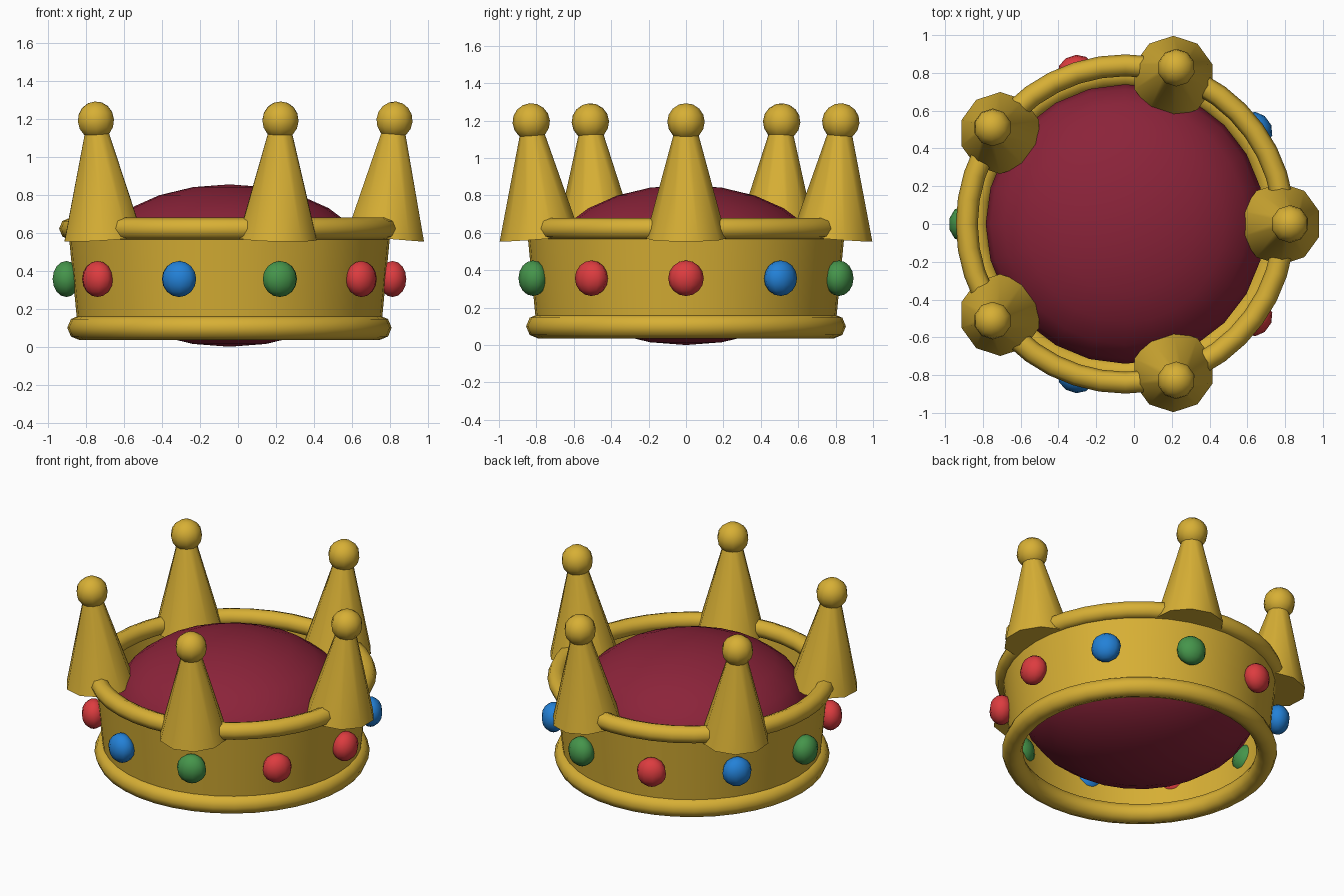
import bpy, bmesh, math
from mathutils import Matrix, Vector

if "Cube" in bpy.data.objects:
    bpy.data.objects.remove(bpy.data.objects["Cube"])

CX = -0.045  # crown axis (five points make the bounds uneven in x)


def mat(name, rgb):
    m = bpy.data.materials.new(name)
    m.diffuse_color = (*rgb, 1)
    m.use_nodes = True
    m.node_tree.nodes["Principled BSDF"].inputs["Base Color"].default_value = m.diffuse_color
    return m


gold = mat("gold", (0.68, 0.43, 0.035))
velvet = mat("velvet_red", (0.26, 0.017, 0.042))
gem_mats = [("red", mat("gem_red", (0.72, 0.045, 0.05))),
            ("blue", mat("gem_blue", (0.017, 0.22, 0.68))),
            ("green", mat("gem_green", (0.06, 0.30, 0.07)))]


def finish(bm, name, material, angle=50):
    bmesh.ops.recalc_face_normals(bm, faces=bm.faces)
    me = bpy.data.meshes.new(name)
    bm.to_mesh(me)
    bm.free()
    ob = bpy.data.objects.new(name, me)
    bpy.context.collection.objects.link(ob)
    me.materials.append(material)
    bpy.ops.object.select_all(action='DESELECT')
    ob.select_set(True)
    bpy.context.view_layer.objects.active = ob
    bpy.ops.object.shade_smooth_by_angle(angle=math.radians(angle))
    return ob


def ball(name, material, matrix, u=10, v=8):
    bm = bmesh.new()
    bmesh.ops.create_uvsphere(bm, u_segments=u, v_segments=v, radius=1, matrix=matrix)
    return finish(bm, name, material)


def ring(name, major, minor, z):
    bpy.ops.mesh.primitive_torus_add(major_radius=major, minor_radius=minor,
                                     major_segments=40, minor_segments=8,
                                     location=(CX, 0, z))
    ob = bpy.context.object
    ob.name = name
    ob.data.materials.append(gold)
    bpy.ops.object.shade_smooth_by_angle(angle=math.radians(50))


# flared open band with a rolled ring at each rim
bm = bmesh.new()
bmesh.ops.create_cone(bm, cap_ends=False, segments=40, radius1=0.80, radius2=0.85,
                      depth=0.52, matrix=Matrix.Translation((CX, 0, 0.36)))
finish(bm, "band", gold)
ring("lower_ring", 0.79, 0.065, 0.10)
ring("upper_ring", 0.84, 0.058, 0.622)

# velvet cap, a squashed sphere
ball("velvet_cap", velvet,
     Matrix.Translation((CX, 0, 0.428)) @ Matrix.Diagonal((0.74, 0.74, 0.428, 1)), 24, 12)

# five points leaning slightly outward, each with a ball on top
TILT = math.radians(4.6)
for i in range(5):
    a = math.tau * i / 5
    out = Vector((math.cos(a), math.sin(a), 0))
    tangent = Vector((-out.y, out.x, 0))
    base = Matrix.Translation(out * 0.82 + Vector((CX, 0, 0.57))) @ Matrix.Rotation(TILT, 4, tangent)
    bm = bmesh.new()
    bmesh.ops.create_cone(bm, cap_ends=True, segments=10, radius1=0.217, radius2=0.055,
                          depth=0.6, matrix=base @ Matrix.Translation((0, 0, 0.3)))
    finish(bm, f"point_{i + 1}", gold)
    ball(f"point_ball_{i + 1}", gold,
         base @ Matrix.Translation((0, 0, 0.625)) @ Matrix.Diagonal((0.1, 0.1, 0.1, 1)))

# ten gems around the band, colours repeating
for i in range(10):
    colour, m = gem_mats[i % 3]
    ball(f"gem_{colour}_{i + 1}", m,
         Matrix.Translation((CX, 0, 0.357)) @ Matrix.Rotation(math.tau * i / 10, 4, 'Z')
         @ Matrix.Translation((0.86, 0, 0)) @ Matrix.Diagonal((0.076, 0.095, 0.095, 1)))
